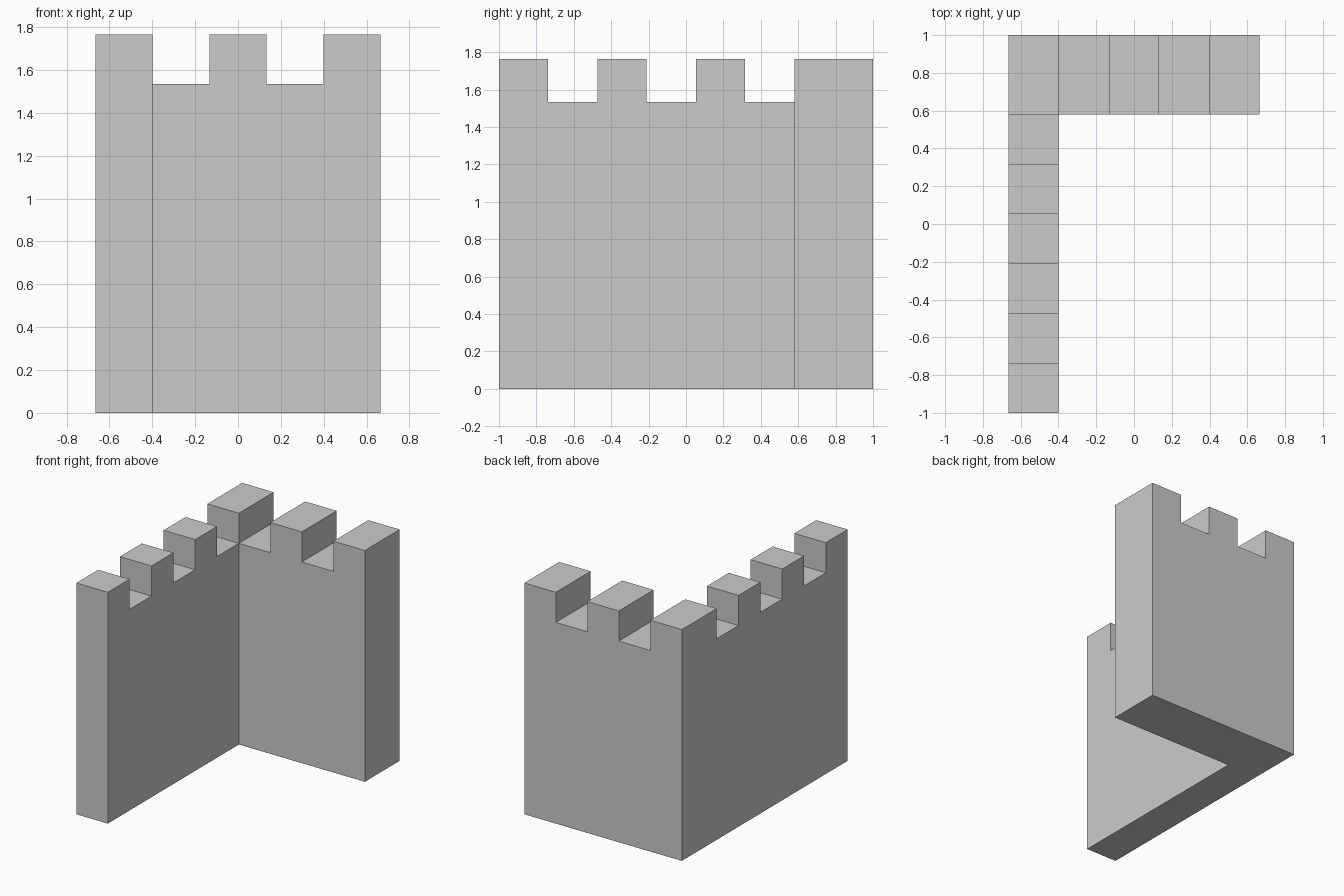
import bpy, bmesh

if "Cube" in bpy.data.objects:
    bpy.data.objects.remove(bpy.data.objects["Cube"])

HALF_W, INNER_X, INNER_Y = 0.665, -0.399, 0.58
NOTCH_Z, TOP_Z = 1.535, 1.765

# Floor plan: side wall cells, corner cell, back wall cells; every even cell is a merlon
step_y = (INNER_Y + 1) / 6
step_x = (HALF_W - INNER_X) / 4
cells = [(-HALF_W, -1 + i * step_y, INNER_X, -1 + (i + 1) * step_y) for i in range(6)]
cells.append((-HALF_W, INNER_Y, INNER_X, 1))
cells += [(INNER_X + i * step_x, INNER_Y, INNER_X + (i + 1) * step_x, 1) for i in range(4)]

bm = bmesh.new()
cache = {}


def vert(x, y, z):
    key = (round(x, 4), round(y, 4), z)
    if key not in cache:
        cache[key] = bm.verts.new(key)
    return cache[key]


def wall(a, b, z0, z1):
    bm.faces.new([vert(*a, z0), vert(*b, z0), vert(*b, z1), vert(*a, z1)])


def corners(cell):
    x0, y0, x1, y1 = [round(c, 4) for c in cell]
    return [(x0, y0), (x1, y0), (x1, y1), (x0, y1)]


def sides(cell):
    c = corners(cell)
    return list(zip(c, c[1:] + c[:1]))


all_sides = {s for cell in cells for s in sides(cell)}
for i, cell in enumerate(cells):
    merlon = i % 2 == 0
    # Underside and top of the cell
    bm.faces.new([vert(*p, 0) for p in reversed(corners(cell))])
    bm.faces.new([vert(*p, TOP_Z if merlon else NOTCH_Z) for p in corners(cell)])
    for a, b in sides(cell):
        # Outer wall only where no neighbouring cell touches
        if (b, a) not in all_sides:
            wall(a, b, 0, NOTCH_Z)
        if merlon:
            wall(a, b, NOTCH_Z, TOP_Z)

# Merge coplanar pieces into clean large faces
bmesh.ops.recalc_face_normals(bm, faces=bm.faces[:])
bmesh.ops.dissolve_limit(bm, angle_limit=0.01, verts=bm.verts[:], edges=bm.edges[:])

mesh = bpy.data.meshes.new("battlement_corner_wall")
bm.to_mesh(mesh)
bm.free()
obj = bpy.data.objects.new("battlement_corner_wall", mesh)
bpy.context.collection.objects.link(obj)
